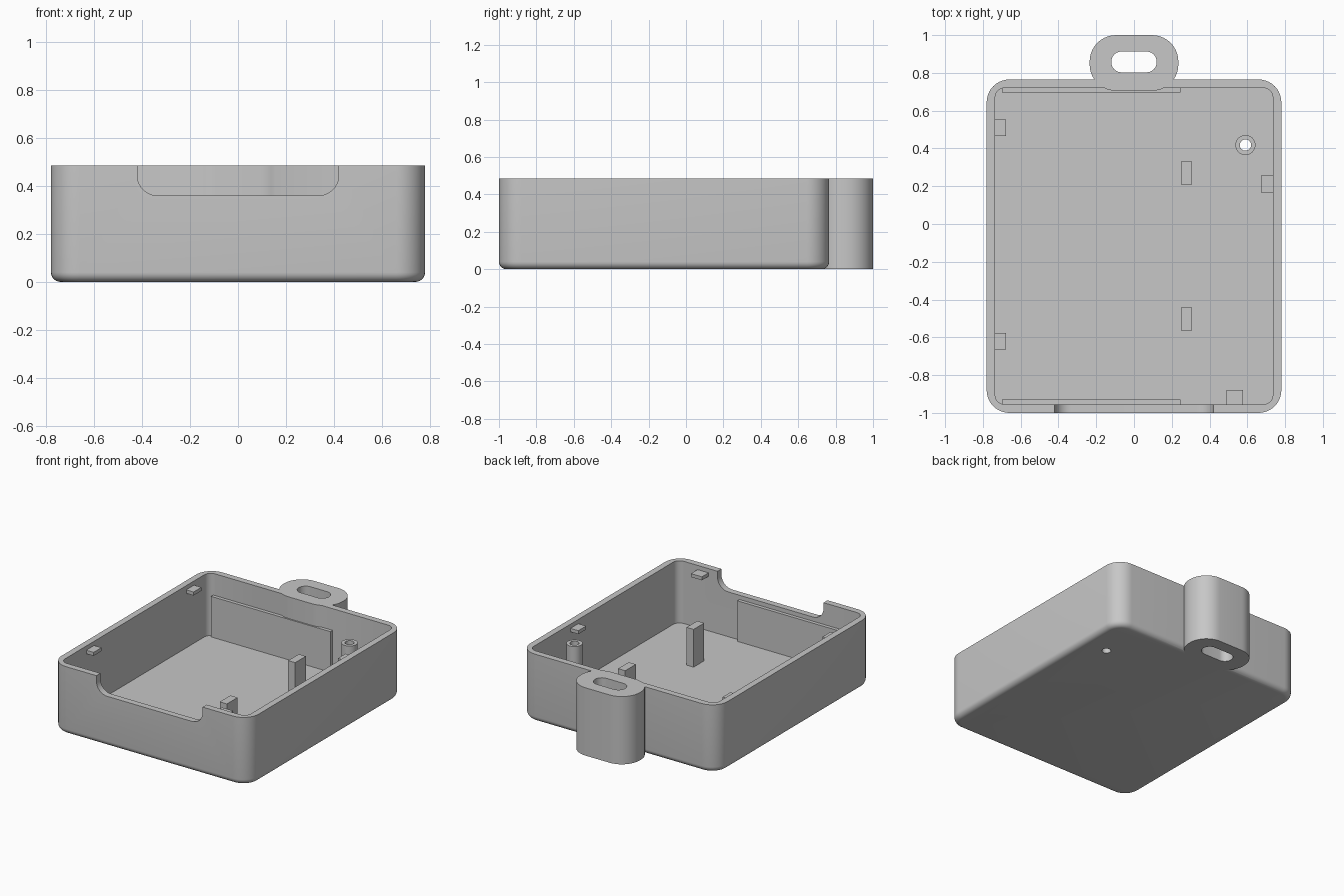
import bpy
import bmesh
from math import cos, sin, pi

cube = bpy.data.objects.get("Cube")
if cube:
    bpy.data.objects.remove(cube, do_unlink=True)

grey = bpy.data.materials.new("plain_grey")
grey.use_nodes = True
COLOUR = (0.57, 0.57, 0.57, 1)
grey.diffuse_color = COLOUR
grey.node_tree.nodes["Principled BSDF"].inputs["Base Color"].default_value = COLOUR

TOP, FLOOR = 0.485, 0.04


def rounded_rect(x0, x1, y0, y1, r, seg=10):
    """Counter-clockwise outline with rounded corners."""
    centres = [(x1 - r, y1 - r), (x0 + r, y1 - r), (x0 + r, y0 + r), (x1 - r, y0 + r)]
    pts = []
    for q, (cx, cy) in enumerate(centres):
        for i in range(seg + 1):
            a = (q + i / seg) * pi / 2
            pts.append((cx + r * cos(a), cy + r * sin(a)))
    return pts


def circle(cx, cy, r, n=32):
    return [(cx + r * cos(2 * pi * i / n), cy + r * sin(2 * pi * i / n)) for i in range(n)]


def loft(name, layers):
    """Skin a stack of equal outlines, given as (outline, z), and cap both ends."""
    bm = bmesh.new()
    rings = [[bm.verts.new((x, y, z)) for x, y in outline] for outline, z in layers]
    n = len(rings[0])
    for a, b in zip(rings, rings[1:]):
        for i in range(n):
            j = (i + 1) % n
            bm.faces.new((a[i], a[j], b[j], b[i]))
    bm.faces.new(rings[0][::-1])
    bm.faces.new(rings[-1])
    bmesh.ops.recalc_face_normals(bm, faces=bm.faces)
    mesh = bpy.data.meshes.new(name)
    bm.to_mesh(mesh)
    bm.free()
    mesh.materials.append(grey)
    obj = bpy.data.objects.new(name, mesh)
    bpy.context.collection.objects.link(obj)
    return obj


def prism(name, outline, z0, z1):
    return loft(name, [(outline, z0), (outline, z1)])


def box(name, x0, x1, y0, y1, z0, z1):
    return prism(name, [(x0, y0), (x1, y0), (x1, y1), (x0, y1)], z0, z1)


def select_only(obj):
    bpy.ops.object.select_all(action='DESELECT')
    obj.select_set(True)
    bpy.context.view_layer.objects.active = obj


def combine(target, tool, operation):
    """Boolean the tool into the target, then drop the tool."""
    tool.hide_render = True
    mod = target.modifiers.new("combine", 'BOOLEAN')
    mod.operation, mod.object, mod.solver = operation, tool, 'EXACT'
    select_only(target)
    bpy.ops.object.modifier_apply(modifier=mod.name)
    bpy.data.objects.remove(tool, do_unlink=True)


# Open tray with a rounded lower edge and hollow inside
def outer(inset):
    return rounded_rect(-0.78 + inset, 0.78 - inset, -1 + inset, 0.765 - inset, 0.12 - inset)


inner = rounded_rect(-0.735, 0.735, -0.955, 0.72, 0.05)
fillet, steps = 0.04, 6
layers = []
for i in range(steps + 1):
    a = i / steps * pi / 2
    layers.append((outer(fillet * (1 - sin(a))), fillet * (1 - cos(a))))
layers += [(outer(0), TOP), (inner, TOP), (inner, FLOOR)]
tray = loft("tray", layers)

# Hanging lug with a through slot
lug = prism("lug", rounded_rect(-0.235, 0.235, 0.705, 1.0, 0.14), 0, TOP)
slot = prism("slot_cutter", rounded_rect(-0.12, 0.12, 0.803, 0.913, 0.054), -0.1, 0.6)
combine(lug, slot, 'DIFFERENCE')
combine(tray, lug, 'UNION')

# Hollow boss whose hole passes through the floor
combine(tray, prism("boss", circle(0.59, 0.418, 0.053), FLOOR / 2, 0.45), 'UNION')
combine(tray, prism("hole_cutter", circle(0.59, 0.418, 0.03), -0.1, 0.6), 'DIFFERENCE')

# Notch in the front wall, drawn flat and stood upright
notch = prism("notch_cutter", rounded_rect(-0.42, 0.42, 0.36, 0.8, 0.085), 0.945, 1.1)
for v in notch.data.vertices:
    x, y, z = v.co
    v.co = (x, -z, y)
combine(tray, notch, 'DIFFERENCE')

select_only(tray)
bpy.ops.object.shade_smooth_by_angle()

# Support posts
for label, y in (("front", -0.503), ("back", 0.27)):
    box(label + "_post", 0.25, 0.306, y - 0.06, y + 0.06, FLOOR - 0.01, 0.31)

# Support panels against the end walls
box("front_panel", -0.7, 0.245, -0.965, -0.93, FLOOR - 0.01, 0.33)
box("back_panel", -0.7, 0.245, 0.695, 0.73, FLOOR - 0.01, 0.33)

# Small snap tabs near the rim
TABS = {
    "right_back_tab": (-0.745, -0.677, 0.465, 0.553),
    "right_front_tab": (-0.745, -0.677, -0.665, -0.577),
    "left_tab": (0.673, 0.745, 0.168, 0.256),
    "front_tab": (0.49, 0.577, -0.965, -0.88),
}
for name, extent in TABS.items():
    box(name, *extent, 0.43, 0.455)
